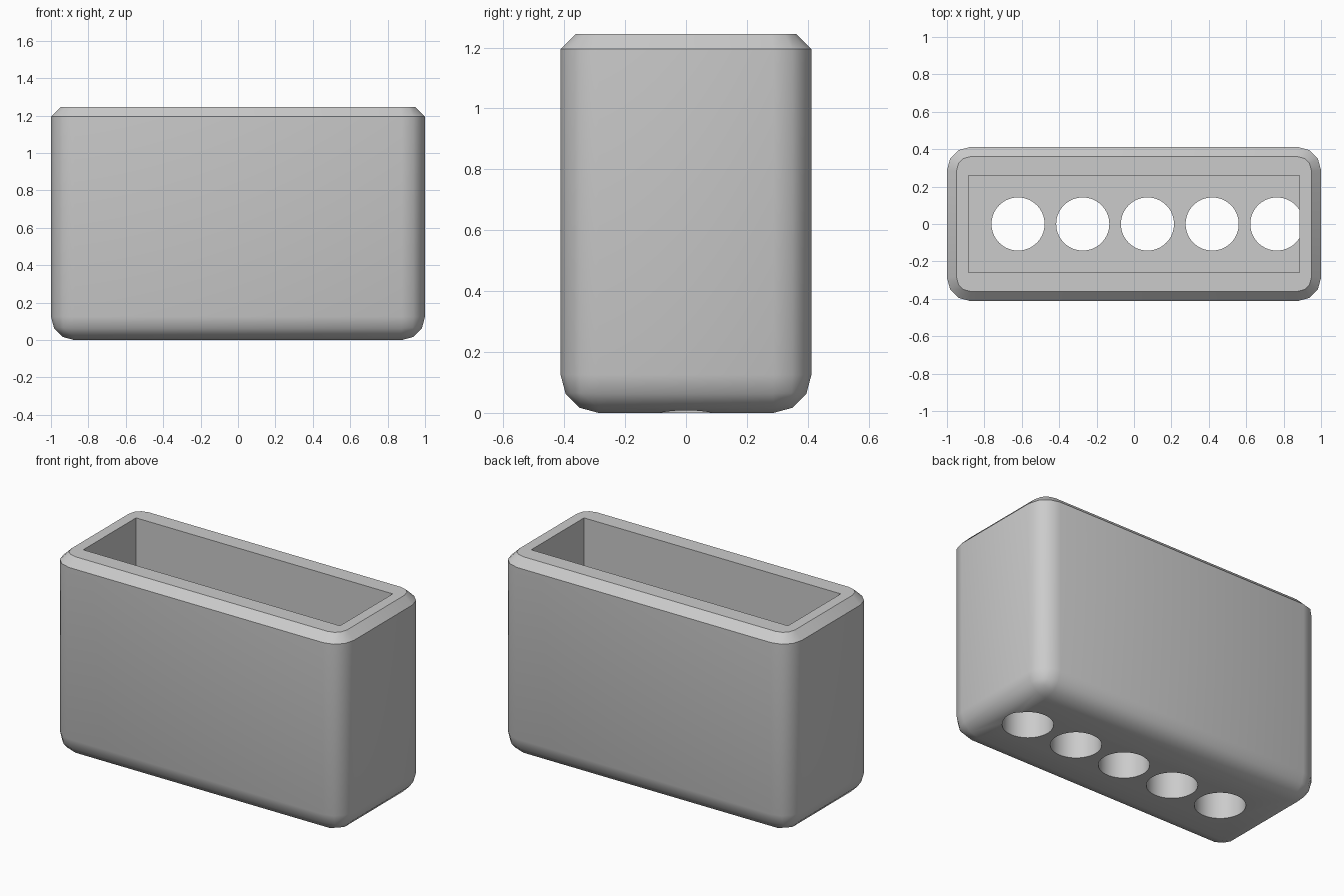
import bpy
import bmesh
from mathutils import Matrix, Vector

old = bpy.data.objects.get("Cube")
if old:
    bpy.data.objects.remove(old, do_unlink=True)

LENGTH, DEPTH, HEIGHT = 2.0, 0.824, 1.245
FLOOR = 0.2
ROUND, CHAMFER = 0.125, 0.05

grey = bpy.data.materials.new("plain grey")
grey.use_nodes = True
colour = (0.6, 0.6, 0.6, 1)
grey.diffuse_color = colour
grey.node_tree.nodes["Principled BSDF"].inputs["Base Color"].default_value = colour


def add_object(name, bm):
    bmesh.ops.recalc_face_normals(bm, faces=bm.faces)
    mesh = bpy.data.meshes.new(name)
    bm.to_mesh(mesh)
    bm.free()
    mesh.materials.append(grey)
    obj = bpy.data.objects.new(name, mesh)
    bpy.context.collection.objects.link(obj)
    return obj


def box(size, bottom):
    bm = bmesh.new()
    place = Matrix.Translation((0, 0, bottom + size[2] / 2))
    bmesh.ops.create_cube(bm, size=1, matrix=place @ Matrix.Diagonal(Vector((*size, 1))))
    return bm


def is_top(edge):
    return all(v.co.z > HEIGHT - 0.001 for v in edge.verts)


# Body: rounded sides and base, with a flat chamfer round the top rim
bm = box((LENGTH, DEPTH, HEIGHT), 0)
bmesh.ops.bevel(bm, geom=[e for e in bm.edges if not is_top(e)], offset=ROUND,
                segments=3, profile=0.5, affect='EDGES')
bmesh.ops.bevel(bm, geom=[e for e in bm.edges if is_top(e)], offset=CHAMFER,
                segments=1, affect='EDGES')
body = add_object("holder_body", bm)

# Cutters: the open cavity, and the row of round holes through the floor
cutters = [add_object("cavity_cutter", box((1.77, 0.52, HEIGHT), FLOOR))]
bm = bmesh.new()
for i in range(5):
    bmesh.ops.create_cone(bm, cap_ends=True, segments=64, radius1=0.142, radius2=0.142,
                          depth=0.4, matrix=Matrix.Translation((0.072 + 0.346 * (i - 2), 0, FLOOR - 0.19)))
cutters.append(add_object("hole_cutter", bm))

bpy.context.view_layer.objects.active = body
for cutter in cutters:
    cutter.hide_render = True
    cut = body.modifiers.new(cutter.name, 'BOOLEAN')
    cut.operation = 'DIFFERENCE'
    cut.solver = 'EXACT'
    cut.object = cutter
    bpy.ops.object.modifier_apply(modifier=cut.name)
    bpy.data.objects.remove(cutter, do_unlink=True)

# Smooth the rounded parts and keep the rim and openings sharp
bpy.ops.object.select_all(action='DESELECT')
body.select_set(True)
bpy.ops.object.shade_smooth_by_angle(angle=0.6)
